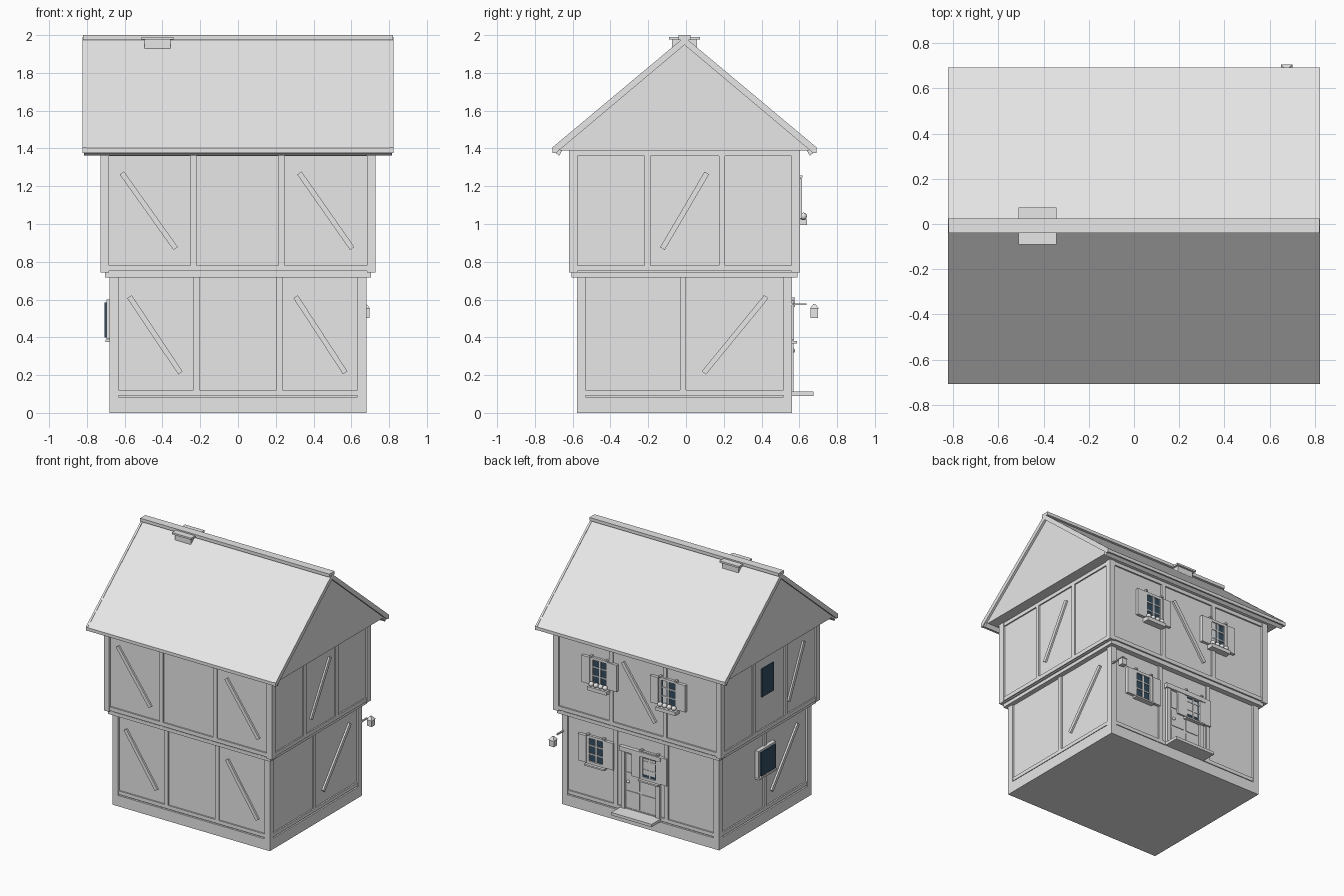
import bpy, bmesh, math
from mathutils import Matrix, Vector

if "Cube" in bpy.data.objects:
    bpy.data.objects.remove(bpy.data.objects["Cube"])


def material(name, color):
    m = bpy.data.materials.new(name)
    m.diffuse_color = (*color, 1)
    m.use_nodes = True
    m.node_tree.nodes["Principled BSDF"].inputs["Base Color"].default_value = m.diffuse_color
    return m


PLAIN = material("plain_grey", (0.8, 0.8, 0.8))
GLASS = material("dark_glass", (0.035, 0.075, 0.12))
CY = -0.008                       # centre line of the house in y
parts = {}                        # name -> (bmesh, material)


def get(name, mat=PLAIN):
    if name not in parts:
        parts[name] = (bmesh.new(), mat)
    return parts[name][0]


def block(name, x, y, z, mat=PLAIN, turn=Matrix()):
    """Box spanning three ranges, then moved by a matrix."""
    size = Matrix.Diagonal((x[1] - x[0], y[1] - y[0], z[1] - z[0], 1))
    mid = Vector([(r[0] + r[1]) / 2 for r in (x, y, z)])
    bmesh.ops.create_cube(get(name, mat), size=1, matrix=turn @ Matrix.Translation(mid) @ size)


def prism(name, outline, x0, x1):
    """Extrude a (y, z) outline along x."""
    bm = get(name)
    face = bm.faces.new([bm.verts.new((x0, y, z)) for y, z in outline])
    ext = bmesh.ops.extrude_face_region(bm, geom=[face])["geom"]
    bmesh.ops.translate(bm, vec=(x1 - x0, 0, 0), verts=[v for v in ext if isinstance(v, bmesh.types.BMVert)])


class Wall:
    """A wall plane: u runs along it, d points outwards."""

    def __init__(self, side, plane):
        n = {"front": (0, -1), "back": (0, 1), "right": (1, 0), "left": (-1, 0)}[side]
        u = (1, 0) if n[0] == 0 else (0, 1)
        o = (0, plane) if n[0] == 0 else (plane, 0)
        self.m = Matrix(((u[0], n[0], 0, o[0]), (u[1], n[1], 0, o[1]), (0, 0, 1, 0), (0, 0, 0, 1)))

    def box(self, name, u, z, d, mat=PLAIN):
        block(name, u, d, z, mat, self.m)

    def brace(self, u0, z0, u1, z1, w=0.028):
        a = math.atan2(z1 - z0, u1 - u0)
        half = math.hypot(u1 - u0, z1 - z0) / 2
        t = self.m @ Matrix.Translation(((u0 + u1) / 2, 0, (z0 + z1) / 2)) @ Matrix.Rotation(-a, 4, "Y")
        block("diagonal_braces", (-half, half), (-0.016, -0.001), (-w / 2, w / 2), PLAIN, t)

    def ball(self, name, u, d, z, r):
        bmesh.ops.create_icosphere(get(name), subdivisions=2, radius=r,
                                   matrix=self.m @ Matrix.Translation((u, d, z)))

    def window(self, u, z, flowers):
        w, h = 0.07, 0.1
        self.box("window_glass", (u - w, u + w), (z - h, z + h), (-0.02, -0.007), GLASS)
        for s in (-1, 1):
            e = u + s * w
            self.box("window_frames", (e - .01, e + .01), (z - h - .01, z + h + .01), (-0.015, 0.004))
            self.box("window_frames", (u - w, u + w), (z + s * h - .01, z + s * h + .01), (-0.015, 0.004))
            a, b = sorted((u + s * (w + .012), u + s * (w + .082)))
            self.box("shutters", (a, b), (z - h - .005, z + h + .005), (-0.014, 0.009))
            self.box("shutter_hinges", (e - .008, e + .008), (z + h + .01, z + h + .022), (-0.014, 0.014))
        self.box("window_bars", (u - .006, u + .006), (z - h, z + h), (-0.012, 0))
        for k in (-1, 1):
            self.box("window_bars", (u - w, u + w), (z + k * h / 3 - .004, z + k * h / 3 + .004), (-0.012, 0))
        if flowers:
            self.box("flower_boxes", (u - .085, u + .085), (z - h - .04, z - h - .012), (-0.014, 0.037))
            for k in range(4):
                self.ball("flowers", u - .06 + k * .04, 0.018, z - h + .006, 0.019)
        else:
            self.box("window_sills", (u - .085, u + .085), (z - h - .022, z - h - .01), (-0.014, 0.026))


# Stone base, two storeys and the floor band between them
block("base", (-.68, .68), (-.578, .562), (0, .085))
block("lower_walls", (-.665, .665), (-.563, .547), (.085, .73))
block("floor_band", (-.703, .703), (-.605, .59), (.716, .742))
block("upper_walls", (-.714, .714), (-.603, .588), (.742, 1.39))

# Corner posts
for sx in (-1, 1):
    for sy in (-1, 1):
        for r, hx, hy, z in ((.047, .68, .57, (.085, .72)), (.046, .728, .612, (.742, 1.39))):
            block("corner_posts", sorted((sx * hx, sx * (hx - r))),
                  sorted((CY + sy * hy, CY + sy * (hy - r))), z)

# Timber rails and posts on each side
lower = {"front": Wall("front", -.578), "back": Wall("back", .562),
         "right": Wall("right", .68), "left": Wall("left", -.68)}
upper = {"front": Wall("front", -.618), "back": Wall("back", .604),
         "right": Wall("right", .728), "left": Wall("left", -.728)}
for side in lower:
    wide = side in ("front", "back")
    a, b = (-.64, .64) if wide else (-.54, .525)
    lower[side].box("rails", (a, b), (.092, .12), (-.02, -.004))
    for u in ((-.22, .22) if wide else (-.015,)):
        lower[side].box("middle_posts", (u - .016, u + .016), (.12, .72), (-.02, -.004))
    a, b = (-.69, .69) if wide else (-.58, .565)
    for z in ((.75, .78), (1.36, 1.388)):
        upper[side].box("rails", (a, b), z, (-.02, -.004))
    for u in ((-.235, .23) if wide else (-.205, .19)):
        upper[side].box("middle_posts", (u - .016, u + .016), (.78, 1.36), (-.02, -.004))

# Diagonal braces
for u0, u1 in ((-.615, -.33), (.325, .605)):
    upper["front"].brace(u0, 1.27, u1, .87)
for u0, u1 in ((-.575, -.305), (.305, .568)):
    lower["front"].brace(u0, .615, u1, .212)
upper["right"].brace(.11, 1.27, -.125, .87)
lower["right"].brace(.425, .615, .095, .212)
upper["left"].brace(-.43, 1.27, -.24, .87)
lower["left"].brace(-.425, .615, -.1, .212)
upper["back"].brace(.13, 1.27, -.15, .87)

# Windows
for u in (.325, -.27):
    upper["back"].window(u, 1.135, True)
for u in (.385, -.08):
    lower["back"].window(u, .49, False)
upper["left"].box("window_glass", (-.055, .09), (1.03, 1.25), (-.02, -.004), GLASS)
side_wall = lower["left"]
side_wall.box("window_glass", (-.1, .075), (.4, .585), (-.02, .027), GLASS)
side_wall.box("window_sills", (-.12, .095), (.375, .388), (-.015, .022))
for u in (-.11, .085):
    side_wall.box("window_frames", (u - .01, u + .01), (.39, .6), (-.015, .015))
side_wall.box("window_frames", (-.12, .095), (.585, .6), (-.015, .015))

# Door with frame, panels, knob and step
back = lower["back"]
back.box("door", (-.14, .14), (.11, .56), (-.02, -.008))
for s in (-1, 1):
    back.box("door_frame", (s * .15 - .017, s * .15 + .017), (.11, .57), (-.015, .006))
    for z in (.13, .275, .42):
        back.box("door_panels", (s * .066 - .055, s * .066 + .055), (z, z + .125), (-.012, -.003))
back.box("door_frame", (-.178, .178), (.56, .595), (-.015, .014))
back.ball("door_knob", .105, .004, .33, .012)
back.box("door_step", (-.175, .175), (.09, .112), (-.015, .113))

# Gable roof: solid loft, sloping slabs, barge boards, eave strips, ridge
prism("gable_loft", [(CY - .67, 1.39), (CY + .67, 1.39), (CY, 1.957)], -.803, .803)
for s in (-1, 1):
    def strip(name, pts, x0, x1):
        prism(name, [(CY + s * y, z) for y, z in pts], x0, x1)
    strip("roof_slabs", [(0, 1.985), (.7, 1.402), (.7, 1.377), (.68, 1.38), (0, 1.95)], -.806, .806)
    for x in (-.822, .806):
        strip("barge_boards", [(0, 1.99), (.7, 1.405), (.7, 1.375), (.682, 1.375), (0, 1.948)], x, x + .016)
    strip("eave_strips", [(.645, 1.392), (.685, 1.395), (.69, 1.382), (.664, 1.362)], -.814, .814)
block("ridge_cap", (-.82, .82), (CY - .032, CY + .032), (1.975, 2.0))

# Chimney
block("chimney", (-.495, -.357), (CY - .066, CY + .066), (1.9, 1.978))
block("chimney_cap", (-.51, -.342), (CY - .082, CY + .082), (1.976, 1.99))

# Hanging lantern
block("lantern_bracket", (.665, .677), (.55, .637), (.57, .58))
block("lantern", (.654, .696), (.66, .7), (.503, .552))
bmesh.ops.create_cone(get("lantern_roof"), cap_ends=True, segments=4, radius1=.035, radius2=.008, depth=.024,
                      matrix=Matrix.Translation((.675, .68, .564)) @ Matrix.Rotation(math.pi / 4, 4, "Z"))

# Turn every collected part into an object
for name, (bm, mat) in parts.items():
    bmesh.ops.recalc_face_normals(bm, faces=bm.faces)
    for f in bm.faces:
        f.smooth = name in ("flowers", "door_knob")
    me = bpy.data.meshes.new(name)
    bm.to_mesh(me)
    bm.free()
    me.materials.append(mat)
    bpy.context.collection.objects.link(bpy.data.objects.new(name, me))
